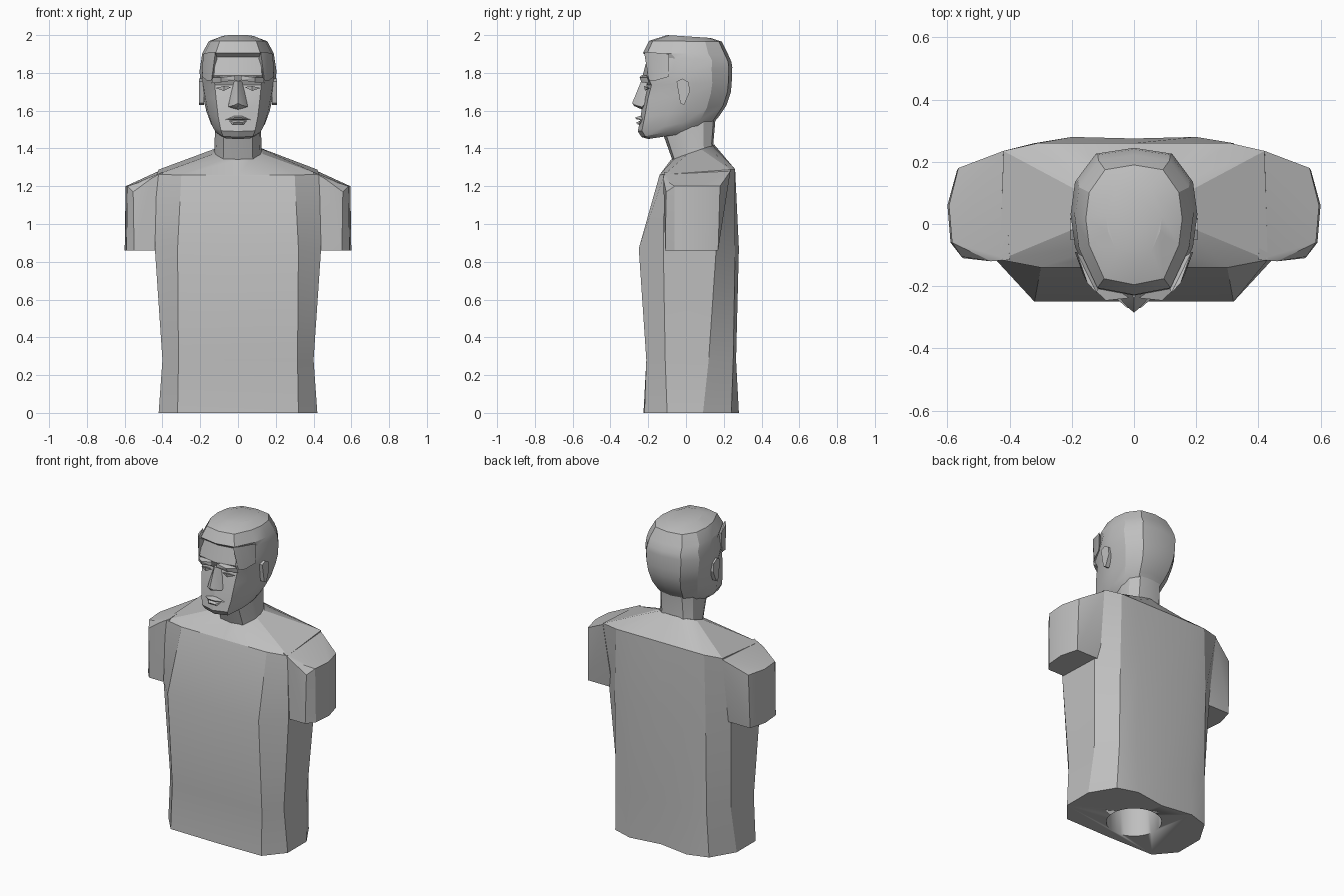
import bpy
import bmesh
import math
from mathutils import Matrix

cube = bpy.data.objects.get("Cube")
if cube:
    bpy.data.objects.remove(cube, do_unlink=True)

# One neutral grey for the whole figure
GREY = (0.52, 0.52, 0.52, 1.0)
grey = bpy.data.materials.new("plain grey")
grey.use_nodes = True
grey.diffuse_color = GREY
for node in grey.node_tree.nodes:
    if node.type == "BSDF_PRINCIPLED":
        node.inputs["Base Color"].default_value = GREY
        node.inputs["Roughness"].default_value = 0.8


def finish(name, bm, angle=22):
    """Turn a bmesh into a shaded, coloured object."""
    bmesh.ops.recalc_face_normals(bm, faces=bm.faces)
    mesh = bpy.data.meshes.new(name)
    bm.to_mesh(mesh)
    bm.free()
    mesh.materials.append(grey)
    obj = bpy.data.objects.new(name, mesh)
    bpy.context.collection.objects.link(obj)
    bpy.ops.object.select_all(action="DESELECT")
    obj.select_set(True)
    bpy.context.view_layer.objects.active = obj
    bpy.ops.object.shade_smooth_by_angle(angle=math.radians(angle))
    return obj


def full_ring(half):
    """Mirror a half outline that runs from front centre to back centre."""
    return half + [(-x, y, z) for x, y, z in reversed(half[1:-1])]


def loft(name, rings, angle=22):
    """Skin closed rings of equal length and cap both ends."""
    bm = bmesh.new()
    loops = [[bm.verts.new(p) for p in ring] for ring in rings]
    count = len(loops[0])
    for low, high in zip(loops, loops[1:]):
        for i in range(count):
            j = (i + 1) % count
            bm.faces.new((low[i], low[j], high[j], high[i]))
    bm.faces.new(loops[0])
    bm.faces.new(loops[-1])
    return finish(name, bm, angle)


def hull(name, points, side=1):
    """Convex block around a few points, mirrored when side is -1."""
    bm = bmesh.new()
    for x, y, z in points:
        bm.verts.new((x * side, y, z))
    result = bmesh.ops.convex_hull(bm, input=bm.verts)
    loose = {v for v in result["geom_interior"] if isinstance(v, bmesh.types.BMVert)}
    bmesh.ops.delete(bm, geom=list(loose), context="VERTS")
    bmesh.ops.dissolve_limit(bm, angle_limit=math.radians(2),
                             verts=bm.verts, edges=bm.edges)
    return finish(name, bm)


def both_sides(name, points):
    for label, side in (("left", 1), ("right", -1)):
        hull(f"{label}_{name}", points, side)


# Torso: front height, back height, half outline from front to back
torso_rings = [
    (0, 0, [(0, -.225), (.32, -.22), (.42, -.1), (.42, .09), (.33, .24), (.2, .28), (0, .25)]),
    (.28, .28, [(0, -.21), (.315, -.21), (.4, -.11), (.4, .12), (.32, .25), (.2, .265), (0, .265)]),
    (.87, .87, [(0, -.25), (.32, -.25), (.44, -.12), (.43, .16), (.32, .26), (.2, .28), (0, .275)]),
    (1.26, 1.29, [(0, -.14), (.3, -.14), (.43, -.115), (.42, .235), (.31, .26), (.2, .26), (0, .26)]),
    (1.34, 1.42, [(0, -.08), (.07, -.06), (.13, .01), (.13, .08), (.1, .12), (.05, .14), (0, .15)]),
]


def tilted(half, z_front, z_back):
    front, back = half[0][1], half[-1][1]
    return full_ring([(x, y, z_front + (z_back - z_front) * (y - front) / (back - front))
                      for x, y in half])


torso = loft("torso", [tilted(half, low, high) for low, high, half in torso_rings])

# Round mounting socket cut up into the base
bm = bmesh.new()
bmesh.ops.create_cone(bm, cap_ends=True, segments=32, radius1=.16, radius2=.16,
                      depth=.5, matrix=Matrix.Translation((0, 0, 0)))
cutter = finish("socket_cutter", bm)
cutter.hide_render = True
cut = torso.modifiers.new("socket", "BOOLEAN")
cut.operation = "DIFFERENCE"
cut.solver = "EXACT"
cut.object = cutter
bpy.context.view_layer.objects.active = torso
bpy.ops.object.modifier_apply(modifier=cut.name)
bpy.data.objects.remove(cutter, do_unlink=True)

# Upper arm stubs with sloping shoulder tops and flat cut ends
arm_end = [(.4, -.11), (.55, -.11), (.59, -.06), (.6, .06), (.57, .17), (.4, .17)]
arm_top = [(.4, -.115, 1.275), (.46, -.12, 1.24), (.555, -.105, 1.17), (.585, -.06, 1.2),
           (.595, .06, 1.2), (.565, .18, 1.2), (.42, .235, 1.28)]
both_sides("upper_arm", [(x, y, .86) for x, y in arm_end] + arm_top)

# Neck and head share one outline, scaled per level
OUTLINE = [(0, 0), (.62, .05), (.93, .33), (1, .55), (.93, .77), (.6, .96), (0, 1)]


def head_ring(z_front, z_back, front, back, width):
    half = [(width * u, front + (back - front) * t) for u, t in OUTLINE]
    return tilted(half, z_front, z_back)


loft("neck", [head_ring(1.3, 1.38, -.06, .15, .13),
              head_ring(1.36, 1.43, -.08, .145, .125),
              head_ring(1.5, 1.6, -.13, .16, .12)])

loft("head", [head_ring(*level) for level in (
    (1.45, 1.5, -.2, .13, .1),
    (1.46, 1.54, -.235, .15, .128),
    (1.49, 1.57, -.255, .175, .145),
    (1.56, 1.63, -.242, .215, .168),
    (1.66, 1.7, -.225, .238, .187),
    (1.735, 1.75, -.205, .242, .198),
    (1.785, 1.83, -.23, .245, .204),
    (1.885, 1.86, -.203, .24, .194),
    (1.905, 1.9, -.228, .222, .19),
    (1.97, 1.965, -.195, .19, .155),
    (2, 1.985, -.1, .13, .09),
)])

# Side hair framing the forehead
both_sides("temple_hair", [(.12, -.222, 1.91), (.15, -.19, 1.91), (.125, -.212, 1.87),
                           (.14, -.196, 1.76), (.165, -.16, 1.76), (.19, -.09, 1.78),
                           (.185, -.09, 1.9), (.1, -.15, 1.85)])

# Nose with wings
nose = [(0, -.238, 1.755), (0, -.285, 1.64), (0, -.275, 1.625), (0, -.23, 1.605)]
for side in (1, -1):
    nose += [(side * .05, -.235, 1.62), (side * .018, -.27, 1.63),
             (side * .02, -.205, 1.76), (side * .05, -.21, 1.64)]
hull("nose", nose)

# Brow ridges
both_sides("brow", [(.015, -.238, 1.785), (.015, -.238, 1.762), (.09, -.246, 1.775),
                    (.09, -.236, 1.75), (.14, -.195, 1.745), (.135, -.205, 1.775),
                    (.07, -.2, 1.79)])

# Closed eyelids
both_sides("eyelid", [(.035, -.212, 1.725), (.075, -.222, 1.73), (.12, -.2, 1.72),
                      (.075, -.217, 1.705), (.075, -.19, 1.72)])

# Lips, upper and lower
for name, high, low, reach, half in (("upper_lip", 1.572, 1.553, -.27, .07),
                                     ("lower_lip", 1.546, 1.527, -.264, .05)):
    lip = [(0, -.22, high), (0, -.22, low)]
    for side in (1, -1):
        lip += [(side * half, -.228, 1.55), (side * .022, reach, (high + low) / 2),
                (side * .02, -.245, high), (side * .03, reach + .008, low)]
    hull(name, lip)

# Flat ears lying against the head
both_sides("ear", [(x, y, z) for x in (.18, .206) for y, z in
                   ((-.05, 1.755), (-.02, 1.77), (.015, 1.75), (.02, 1.7), (-.01, 1.63), (-.03, 1.64))])
